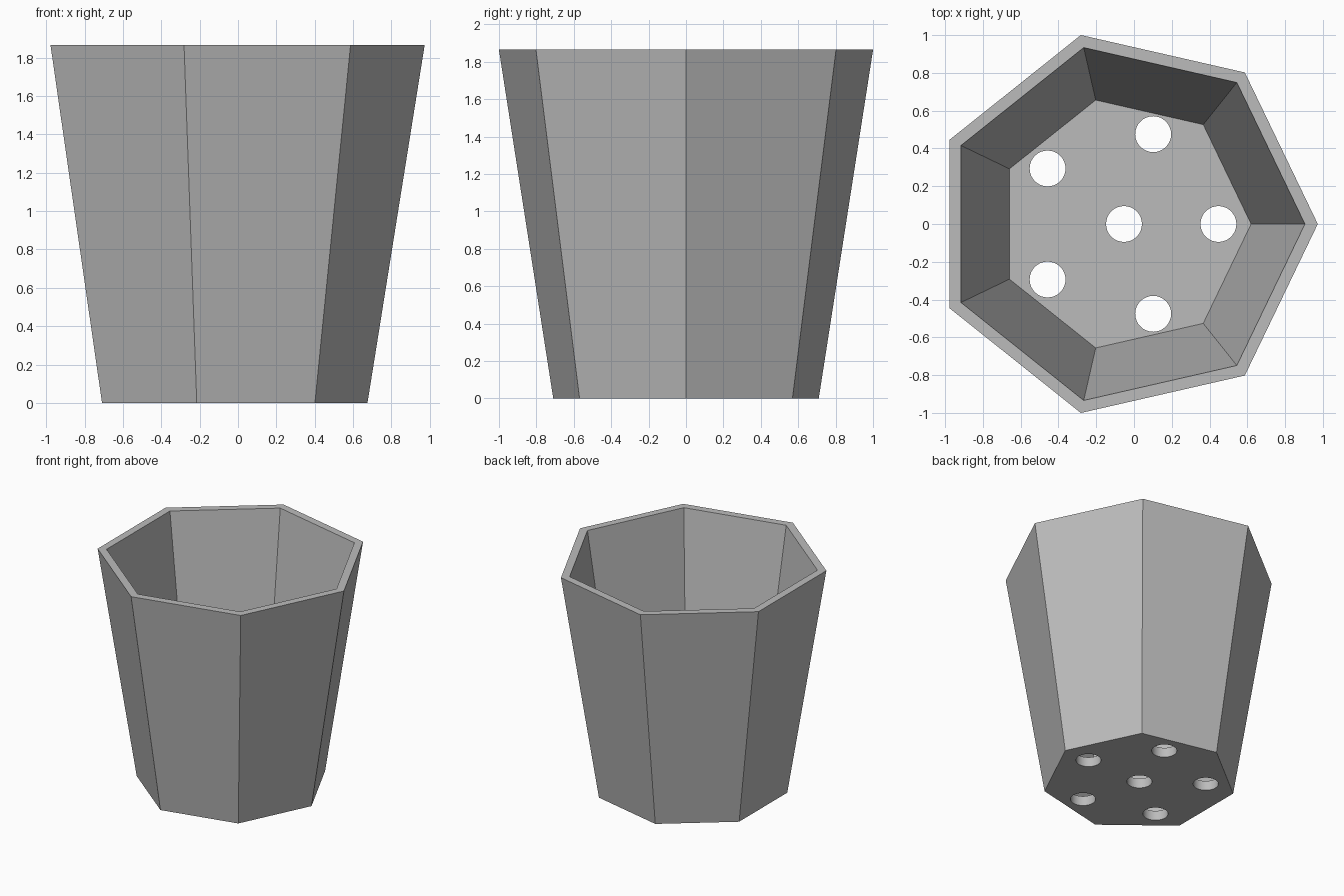
import bpy
import bmesh
from math import cos, sin, tau, radians
from mathutils import Matrix

cube = bpy.data.objects.get("Cube")
if cube:
    bpy.data.objects.remove(cube, do_unlink=True)

SIDES = 7
CENTRE_X = -0.053
HEIGHT = 1.865
FLOOR = 0.08
HOLE_RADIUS = 0.095
HOLE_RING = 0.5

grey = bpy.data.materials.new("grey plastic")
grey.use_nodes = True
colour = (0.5, 0.5, 0.5, 1)
grey.diffuse_color = colour
grey.node_tree.nodes["Principled BSDF"].inputs["Base Color"].default_value = colour


def make_object(name, bm):
    bmesh.ops.recalc_face_normals(bm, faces=bm.faces)
    mesh = bpy.data.meshes.new(name)
    bm.to_mesh(mesh)
    bm.free()
    mesh.materials.append(grey)
    obj = bpy.data.objects.new(name, mesh)
    bpy.context.collection.objects.link(obj)
    return obj


# Seven-sided tapered pot: outer base, outer rim, inner rim, inner floor
bm = bmesh.new()
rings = []
for radius, z in ((0.728, 0), (1.026, HEIGHT), (0.958, HEIGHT), (0.673, FLOOR)):
    angles = [tau * i / SIDES for i in range(SIDES)]
    rings.append([bm.verts.new((CENTRE_X + radius * cos(a), radius * sin(a), z))
                  for a in angles])
for lower, upper in zip(rings, rings[1:]):
    for i in range(SIDES):
        j = (i + 1) % SIDES
        bm.faces.new((lower[i], lower[j], upper[j], upper[i]))
bm.faces.new(rings[0])
bm.faces.new(rings[-1])
pot = make_object("plant_pot", bm)

# Drainage hole cutters: one in the middle and five around it
bm = bmesh.new()
spots = [(0, 0)] + [(HOLE_RING * cos(tau * i / 5), HOLE_RING * sin(tau * i / 5))
                    for i in range(5)]
for x, y in spots:
    bmesh.ops.create_cone(bm, cap_ends=True, segments=32, depth=FLOOR * 4,
                          radius1=HOLE_RADIUS, radius2=HOLE_RADIUS,
                          matrix=Matrix.Translation((CENTRE_X + x, y, FLOOR / 2)))
cutter = make_object("drainage_hole_cutter", bm)
cutter.hide_render = True

# Cut the holes, then discard the cutter
holes = pot.modifiers.new("drainage holes", "BOOLEAN")
holes.operation = "DIFFERENCE"
holes.solver = "EXACT"
holes.object = cutter
bpy.ops.object.select_all(action="DESELECT")
pot.select_set(True)
bpy.context.view_layer.objects.active = pot
bpy.ops.object.modifier_apply(modifier=holes.name)
bpy.data.objects.remove(cutter, do_unlink=True)

# Round hole walls, crisp pot edges
bpy.ops.object.shade_smooth_by_angle(angle=radians(30))
